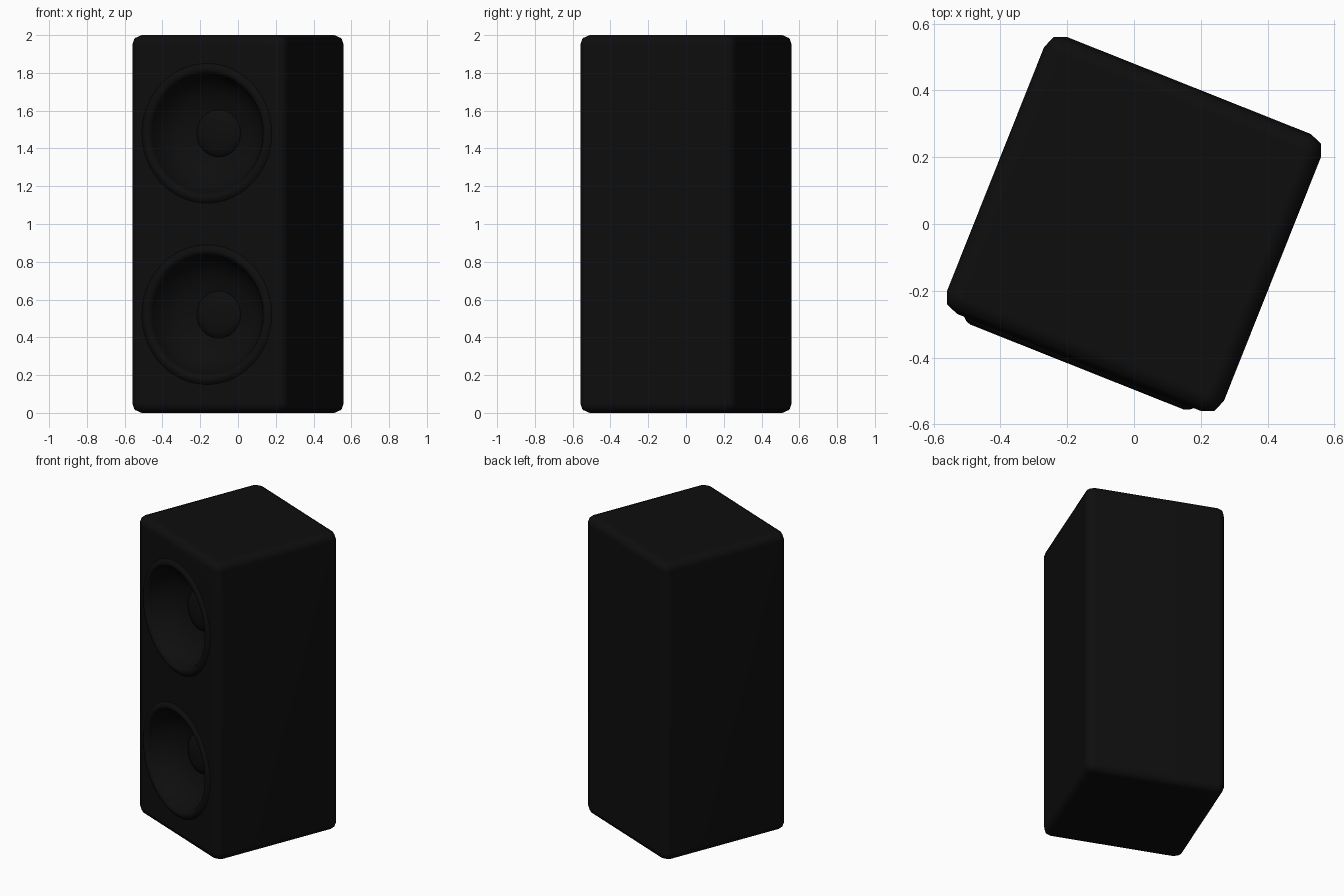
import bpy
import bmesh
import math

if "Cube" in bpy.data.objects:
    bpy.data.objects.remove(bpy.data.objects["Cube"])

TURN = math.radians(-21.7)      # whole cabinet is turned about z
HALF, HEIGHT = 0.446, 2.0
DRIVER_Z = {"lower": 0.52, "upper": 1.48}
HOLE_R = 0.34
SIDES = 48

black = bpy.data.materials.new("matte black")
black.diffuse_color = (0.0042, 0.0042, 0.0042, 1)
black.use_nodes = True
black.node_tree.nodes["Principled BSDF"].inputs["Base Color"].default_value = black.diffuse_color


def new_object(name, bm):
    bmesh.ops.recalc_face_normals(bm, faces=bm.faces)
    mesh = bpy.data.meshes.new(name)
    bm.to_mesh(mesh)
    bm.free()
    obj = bpy.data.objects.new(name, mesh)
    bpy.context.collection.objects.link(obj)
    mesh.materials.append(black)
    return obj


def activate(obj):
    bpy.ops.object.select_all(action="DESELECT")
    obj.select_set(True)
    bpy.context.view_layer.objects.active = obj


def smooth(obj, degrees):
    activate(obj)
    bpy.ops.object.shade_smooth_by_angle(angle=math.radians(degrees))


def lathe(name, profile, z):
    """Spin (radius, y) points about the y axis at height z."""
    bm = bmesh.new()
    rings = []
    for r, y in profile:
        if r == 0:
            rings.append([bm.verts.new((0, y, z))] * SIDES)
        else:
            rings.append([bm.verts.new((r * math.cos(a), y, z + r * math.sin(a)))
                          for a in (2 * math.pi * i / SIDES for i in range(SIDES))])
    for a, b in zip(rings, rings[1:]):
        for i in range(SIDES):
            j = (i + 1) % SIDES
            bm.faces.new(dict.fromkeys((a[i], a[j], b[j], b[i])))
    return new_object(name, bm)


# Cabinet: box with a two-step rounded edge
bm = bmesh.new()
bmesh.ops.create_cube(bm, size=1)
for v in bm.verts:
    v.co = (v.co.x * 2 * HALF, v.co.y * 2 * HALF, (v.co.z + 0.5) * HEIGHT)
bmesh.ops.bevel(bm, geom=bm.edges[:], offset=0.053, segments=2, profile=0.5,
                affect="EDGES", clamp_overlap=True)
cabinet = new_object("cabinet", bm)

# Round driver openings in the front
for label, z in DRIVER_Z.items():
    cutter = lathe(label + "_cutter",
                   [(0, -0.6), (HOLE_R, -0.6), (HOLE_R, -0.25), (0, -0.25)], z)
    cutter.hide_render = True
    activate(cabinet)
    cut = cabinet.modifiers.new("opening", "BOOLEAN")
    cut.operation, cut.solver, cut.object = "DIFFERENCE", "EXACT", cutter
    bpy.ops.object.modifier_apply(modifier=cut.name)
    bpy.data.objects.remove(cutter)

# Remove the pocket walls, which the cones replace
bm = bmesh.new()
bm.from_mesh(cabinet.data)
pocket = [f for f in bm.faces
          if any(all(math.hypot(v.co.x, v.co.z - z) < HOLE_R + 0.002 and abs(v.co.y) < HALF + 0.002
                     for v in f.verts) for z in DRIVER_Z.values())]
bmesh.ops.delete(bm, geom=pocket, context="FACES")
bm.to_mesh(cabinet.data)
bm.free()
smooth(cabinet, 60)
cabinet.modifiers.new("flat panels", "WEIGHTED_NORMAL").keep_sharp = True
cabinet.rotation_euler.z = TURN

# Drivers: raised rim, curved cone and domed centre cap
RIM = [(0.371, -0.445), (0.360, -0.455), (0.345, -0.461), (0.328, -0.458), (0.318, -0.442)]
CONE = [(0.318, -0.442), (0.305, -0.405), (0.275, -0.36), (0.235, -0.322),
        (0.185, -0.295), (0.125, -0.277)]
CAP = [(0.125, -0.277), (0.117, -0.288), (0.09, -0.298), (0.05, -0.304), (0, -0.306)]
for label, z in DRIVER_Z.items():
    for part, profile in (("rim", RIM), ("cone", CONE), ("cap", CAP)):
        obj = lathe(f"{label}_{part}", profile, z)
        # open shells: make every face look out of the front
        if sum(p.normal.y * p.area for p in obj.data.polygons) > 0:
            obj.data.flip_normals()
        smooth(obj, 50)
        obj.rotation_euler.z = TURN
